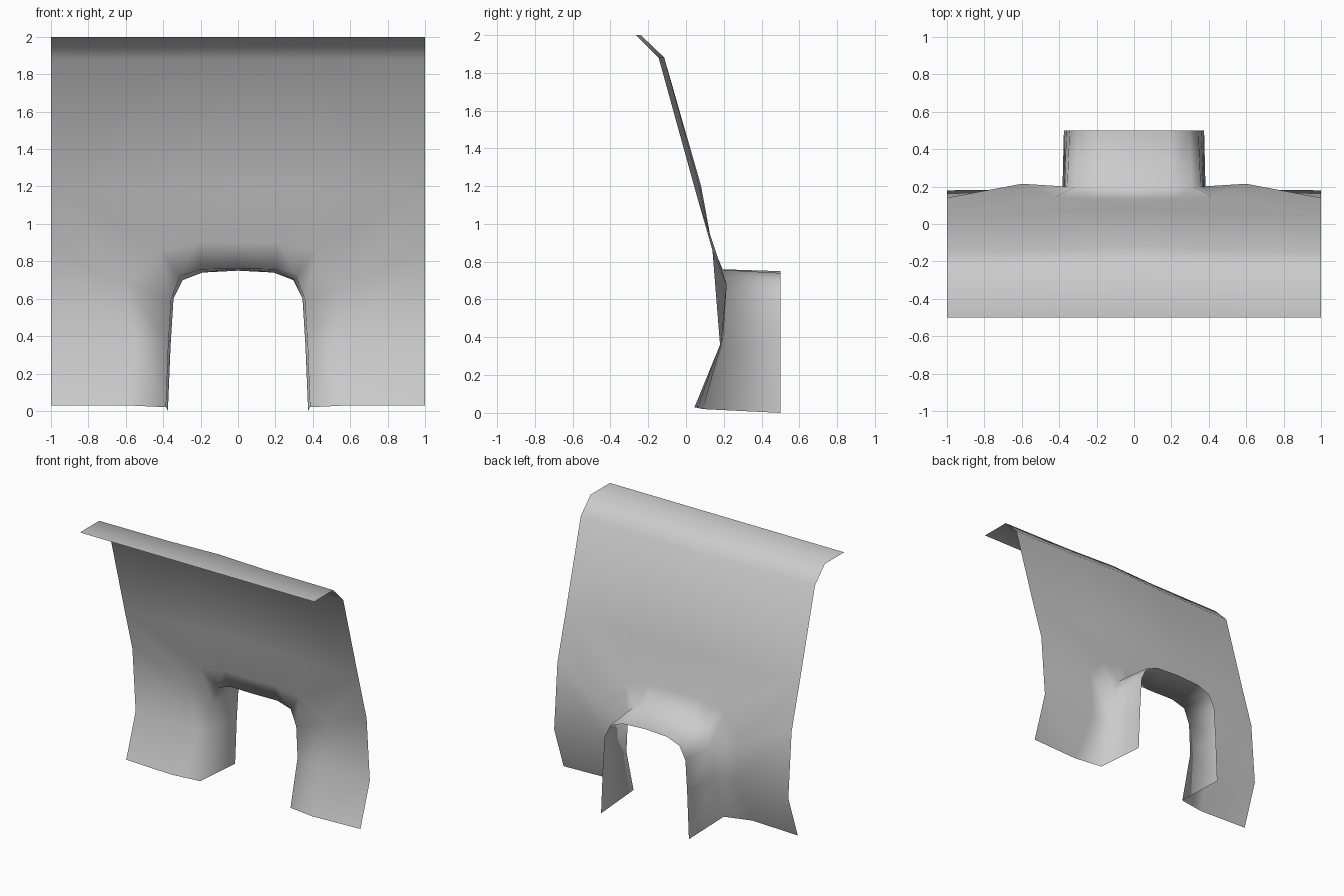
import bpy, bmesh

if "Cube" in bpy.data.objects:
    bpy.data.objects.remove(bpy.data.objects["Cube"])

# Half of the panel as rings running from the floor up and over the doorway to x = 0
tunnel_end = [(.375, .5, 0), (.36, .5, .36), (.345, .5, .6), (.295, .5, .7), (.19, .5, .74), (0, .5, .75)]
arch_front = [(.385, .09, .02), (.372, .195, .36), (.357, .2, .6), (.31, .2, .72), (.2, .195, .757), (0, .185, .76)]
surround = [(.6, .045, .03), (.55, .185, .36), (.6, .215, .68), (.42, .145, .86), (.22, .135, .9), (0, .13, .9)]
outer = [(1, .065, .03), (1, .18, .36), (1, .14, .86), (1, .043, 1.2), (.4, .07, 1.2), (0, .08, 1.2)]

# Straight rows above the doorway and the flat lip at the top
shoulder = [(1, -.145, 1.88), (.4, -.135, 1.88), (0, -.115, 1.88)]
lip_back = [(1, -.265, 2), (.4, -.26, 2), (0, -.24, 2)]
lip_front = [(1, -.5, 2), (.4, -.5, 2), (0, -.5, 2)]

bm = bmesh.new()


def make_row(points):
    return [bm.verts.new(p) for p in points]


def bridge(a, b):
    for i in range(len(a) - 1):
        bm.faces.new((a[i], a[i + 1], b[i + 1], b[i]))


# Tunnel and wall around it
rings = [make_row(r) for r in (tunnel_end, arch_front, surround, outer)]
for a, b in zip(rings, rings[1:]):
    bridge(a, b)

# Upper wall and lip
rows = [rings[-1][3:]] + [make_row(r) for r in (shoulder, lip_back, lip_front)]
for a, b in zip(rows, rows[1:]):
    bridge(a, b)

# Mirror to the other half
geom = bm.verts[:] + bm.edges[:] + bm.faces[:]
bmesh.ops.mirror(bm, geom=geom, axis='X', merge_dist=0.001)
bmesh.ops.remove_doubles(bm, verts=bm.verts[:], dist=0.001)
bmesh.ops.recalc_face_normals(bm, faces=bm.faces[:])
for f in bm.faces:
    f.smooth = True

mesh = bpy.data.meshes.new("doorway_panel")
bm.to_mesh(mesh)
bm.free()
panel = bpy.data.objects.new("doorway_panel", mesh)
bpy.context.collection.objects.link(panel)
